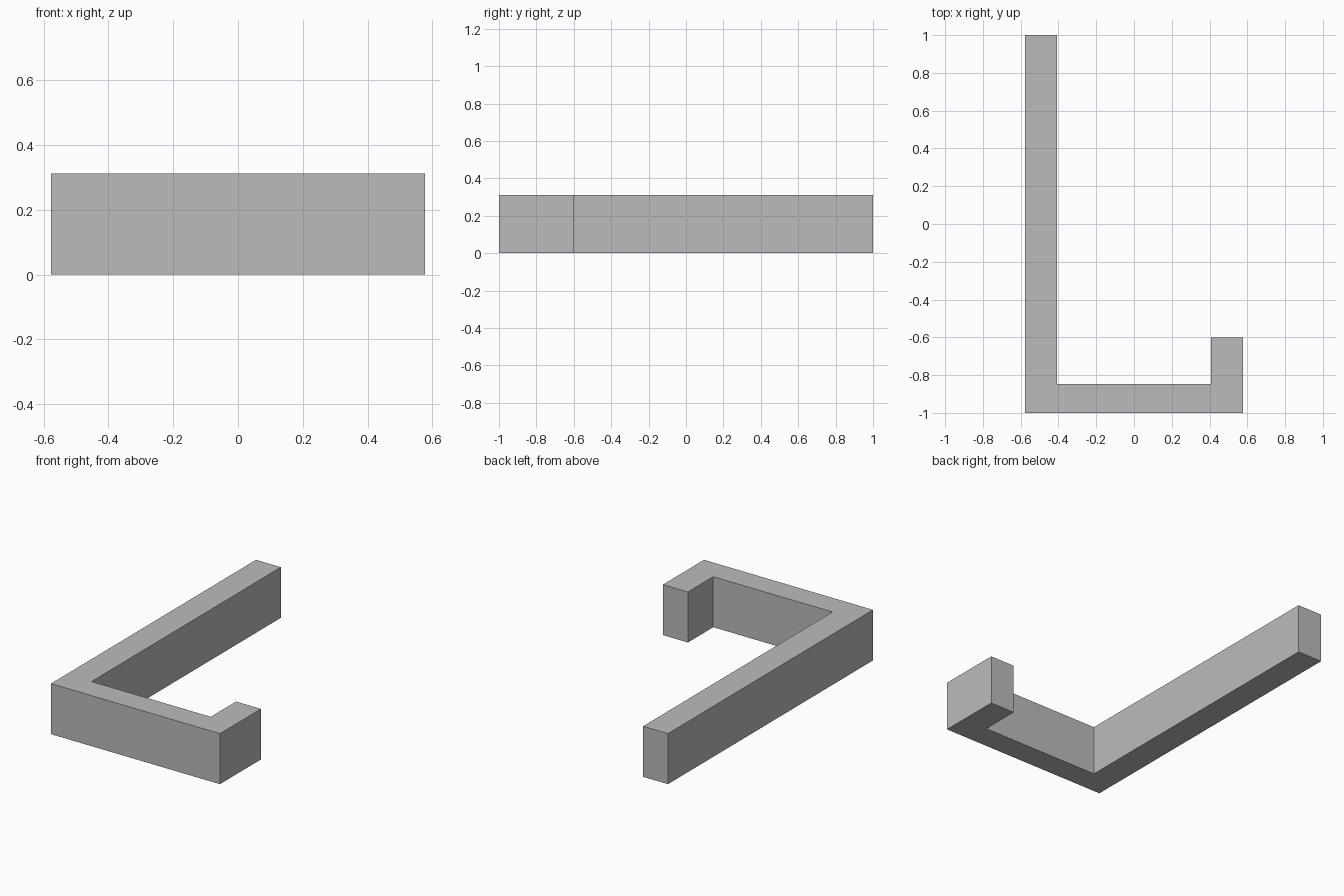
import bpy
import bmesh

cube = bpy.data.objects.get("Cube")
if cube:
    bpy.data.objects.remove(cube, do_unlink=True)

# Plain grey material
grey = bpy.data.materials.new("plain grey")
grey.use_nodes = True
color = (0.5, 0.5, 0.5, 1)
grey.diffuse_color = color
grey.node_tree.nodes["Principled BSDF"].inputs["Base Color"].default_value = color

# Hook-shaped plan: long arm, crossbar and short arm
HALF_WIDTH, ARM, HEIGHT = 0.577, 0.17, 0.312
FRONT, BAR_BACK, SHORT_END, LONG_END = -1, -0.847, -0.6, 1
inner = HALF_WIDTH - ARM
outline = [
    (-HALF_WIDTH, FRONT), (HALF_WIDTH, FRONT),
    (HALF_WIDTH, SHORT_END), (inner, SHORT_END),
    (inner, BAR_BACK), (-inner, BAR_BACK),
    (-inner, LONG_END), (-HALF_WIDTH, LONG_END),
]

# Extrude the plan into a solid bracket
bm = bmesh.new()
base = bm.faces.new([bm.verts.new((x, y, 0)) for x, y in outline])
result = bmesh.ops.extrude_face_region(bm, geom=[base], use_keep_orig=True)
top = [v for v in result["geom"] if isinstance(v, bmesh.types.BMVert)]
bmesh.ops.translate(bm, verts=top, vec=(0, 0, HEIGHT))
bmesh.ops.recalc_face_normals(bm, faces=bm.faces)

mesh = bpy.data.meshes.new("hooked_bracket")
bm.to_mesh(mesh)
bm.free()
mesh.materials.append(grey)
bracket = bpy.data.objects.new("hooked_bracket", mesh)
bpy.context.collection.objects.link(bracket)
